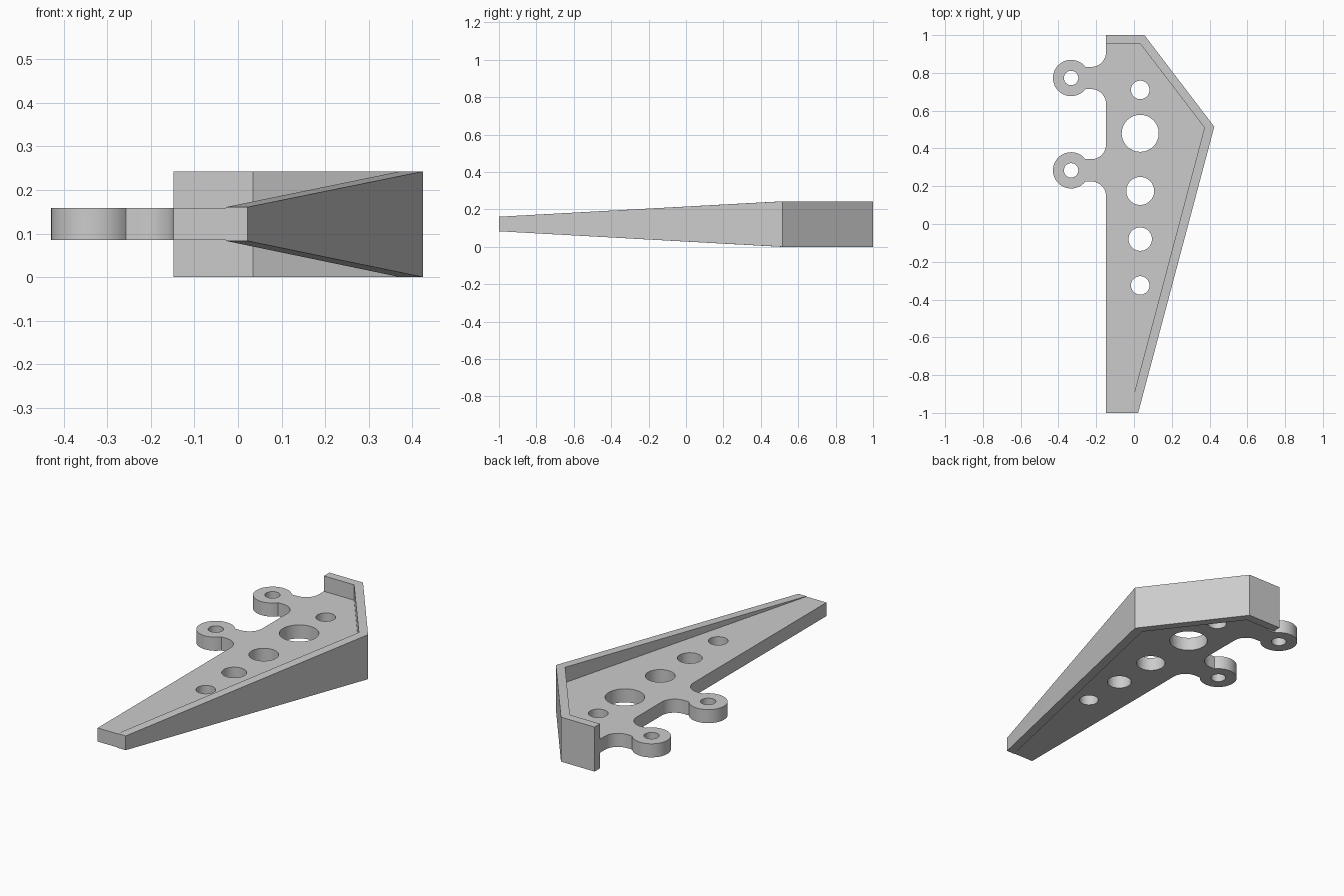
import bpy, bmesh
from math import sin, cos, pi, radians, asin

cube = bpy.data.objects.get("Cube")
if cube:
    bpy.data.objects.remove(cube)

grey = bpy.data.materials.new("plain grey")
grey.use_nodes = True
colour = (0.6, 0.6, 0.6, 1)
grey.diffuse_color = colour
grey.node_tree.nodes["Principled BSDF"].inputs["Base Color"].default_value = colour

LOW, HIGH = 0.085, 0.159      # plate thickness
HEIGHT = 0.243                # full rim height
LEFT = -0.148                 # straight edge of the plate


def arc(cx, cy, r, start, end, steps):
    return [(cx + r * cos(start + (end - start) * i / steps),
             cy + r * sin(start + (end - start) * i / steps)) for i in range(steps + 1)]


def circle(cx, cy, r, steps=48):
    return arc(cx, cy, r, 0, 2 * pi, steps)[:-1]


def finish(bm, name):
    bmesh.ops.recalc_face_normals(bm, faces=bm.faces)
    mesh = bpy.data.meshes.new(name)
    bm.to_mesh(mesh)
    bm.free()
    mesh.materials.append(grey)
    obj = bpy.data.objects.new(name, mesh)
    bpy.context.collection.objects.link(obj)
    bpy.ops.object.select_all(action='DESELECT')
    obj.select_set(True)
    bpy.context.view_layer.objects.active = obj
    bpy.ops.object.shade_smooth_by_angle(angle=radians(30))
    return obj


def lug(cy):
    """Outline of one mounting lug, from its upper fillet to its lower fillet."""
    cx, r, half, fillet = -0.333, 0.096, 0.059, 0.078
    a = asin(half / r)
    fx = LEFT - fillet
    return (arc(fx, cy + half + fillet, fillet, 0, -pi / 2, 12)
            + arc(cx, cy, r, a, 2 * pi - a, 40)
            + arc(fx, cy - half - fillet, fillet, pi / 2, 0, 12))


# Plate outline with two lugs, pierced by round holes
lugs = (0.773, 0.284)
inner = [(LEFT, 0.953), (0.034, 0.953), (0.373, 0.51), (-0.027, -1)]
outline = [(LEFT, -1), *inner[::-1]]
for y in lugs:
    outline += lug(y)
holes = [circle(-0.333, y, 0.038) for y in lugs]
holes += [circle(0.033, y, r) for y, r in
          ((0.71, 0.049), (0.48, 0.098), (0.175, 0.074), (-0.08, 0.062), (-0.325, 0.049))]

bm = bmesh.new()
edges = []
for loop in [outline] + holes:
    vs = [bm.verts.new((x, y, LOW)) for x, y in loop]
    edges += [bm.edges.new((vs[i - 1], vs[i])) for i in range(len(vs))]
bmesh.ops.triangle_fill(bm, edges=edges, use_beauty=True, normal=(0, 0, 1))
top = bmesh.ops.extrude_face_region(bm, geom=bm.faces[:], use_keep_orig=True)
bmesh.ops.translate(bm, vec=(0, 0, HIGH - LOW),
                    verts=[g for g in top["geom"] if isinstance(g, bmesh.types.BMVert)])
finish(bm, "pierced_plate")

# Rim: full height round the back, tapering along the long side
outer = [(LEFT, 1), (0.055, 1), (0.425, 0.515), (0.022, -1)]
spans = [(0, HEIGHT)] * 3 + [(0.083, 0.161)]
bm = bmesh.new()
rings = []
for (ox, oy), (ix, iy), (lo, hi) in zip(outer, inner, spans):
    rings.append([bm.verts.new(p) for p in
                  ((ox, oy, lo), (ox, oy, hi), (ix, iy, hi), (ix, iy, lo))])
for a, b in zip(rings, rings[1:]):
    for i in range(4):
        bm.faces.new((a[i - 1], a[i], b[i], b[i - 1]))
bm.faces.new(rings[0])
bm.faces.new(rings[-1])
finish(bm, "tapered_rim")
